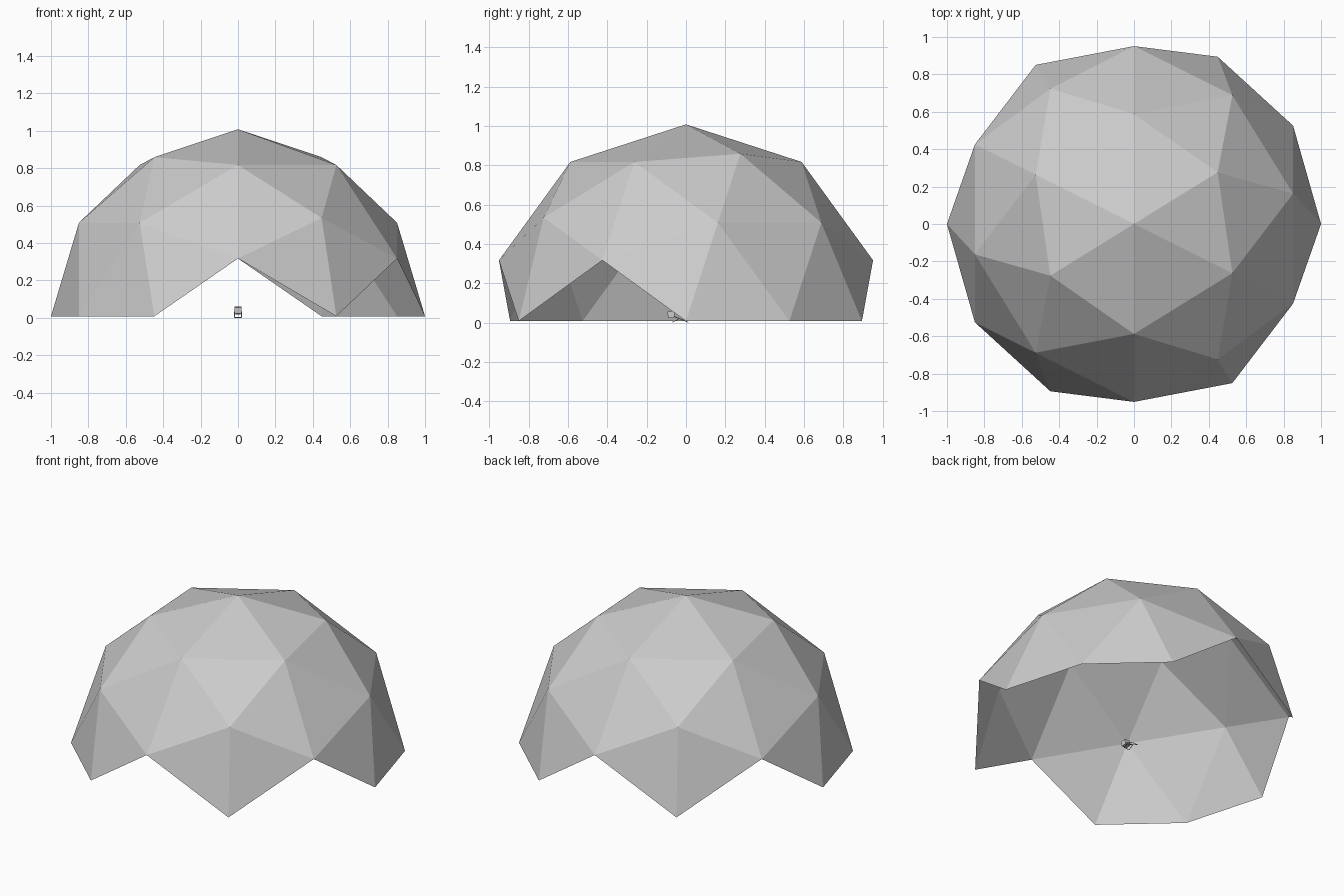
import bpy, bmesh, math
from mathutils import Vector, Matrix

cube = bpy.data.objects.get("Cube")
if cube:
    bpy.data.objects.remove(cube)

GREY = bpy.data.materials.new("plain grey")
GREY.use_nodes = True
GREY.diffuse_color = (0.6, 0.6, 0.6, 1)
GREY.node_tree.nodes["Principled BSDF"].inputs["Base Color"].default_value = (0.6, 0.6, 0.6, 1)
BASE = 0.008


def finish(bm, name):
    mesh = bpy.data.meshes.new(name)
    bm.to_mesh(mesh)
    bm.free()
    mesh.materials.append(GREY)
    obj = bpy.data.objects.new(name, mesh)
    bpy.context.collection.objects.link(obj)
    return obj


def box(name, centre, size, tilt=0):
    bm = bmesh.new()
    bmesh.ops.create_cube(bm, size=1, matrix=Matrix.Translation(centre)
                          @ Matrix.Rotation(tilt, 4, 'X') @ Matrix.Diagonal((*size, 1)))
    return finish(bm, name)


def bar(name, a, b, thick):
    a, b = Vector(a), Vector(b)
    d = b - a
    bm = bmesh.new()
    bmesh.ops.create_cone(bm, cap_ends=True, segments=6, radius1=thick, radius2=thick, depth=d.length,
                          matrix=Matrix.Translation((a + b) / 2)
                          @ d.to_track_quat('Z', 'Y').to_matrix().to_4x4())
    return finish(bm, name)


# Geodesic dome: icosahedron corners plus edge midpoints pushed to the sphere
golden = (1 + math.sqrt(5)) / 2
corners = []
for s in (-1, 1):
    for t in (-1, 1):
        corners += [Vector(p).normalized() for p in
                    ((s, 0, t * golden), (s * golden, t, 0), (0, s * golden, t))]
middles = [(a + b).normalized() for i, a in enumerate(corners) for b in corners[:i]
           if (a - b).length < 1.1]
turn = Matrix.Rotation(math.atan(1 / golden), 3, 'Z')
bm = bmesh.new()
for p in corners + middles:
    bm.verts.new(turn @ p)
bmesh.ops.convex_hull(bm, input=bm.verts[:])
bmesh.ops.recalc_face_normals(bm, faces=bm.faces[:])
# Keep only whole panels above the ground, which leaves the four arched openings
low = [f for f in bm.faces if min(v.co.z for v in f.verts) < -0.01]
bmesh.ops.delete(bm, geom=low, context='FACES')
bmesh.ops.translate(bm, verts=bm.verts[:], vec=(0, 0, BASE))
finish(bm, "dome_panels")

# Tiny seat on the floor in the middle
box("seat_back", (0, -0.076, 0.041), (0.038, 0.034, 0.034), 0.1)
box("seat_pad", (0, -0.045, 0.025), (0.026, 0.035, 0.004), -0.4)
for side, x in (("right", -0.019), ("left", 0.019)):
    bar(side + "_long_leg", (x, -0.06, 0.032), (x, 0.01, 0.003), 0.002)
    bar(side + "_short_leg", (x, -0.03, 0.022), (x, -0.068, 0.003), 0.002)
for name, y in (("front_foot", -0.068), ("back_foot", 0.01)):
    bar(name, (-0.02, y, 0.002), (0.02, y, 0.002), 0.002)
